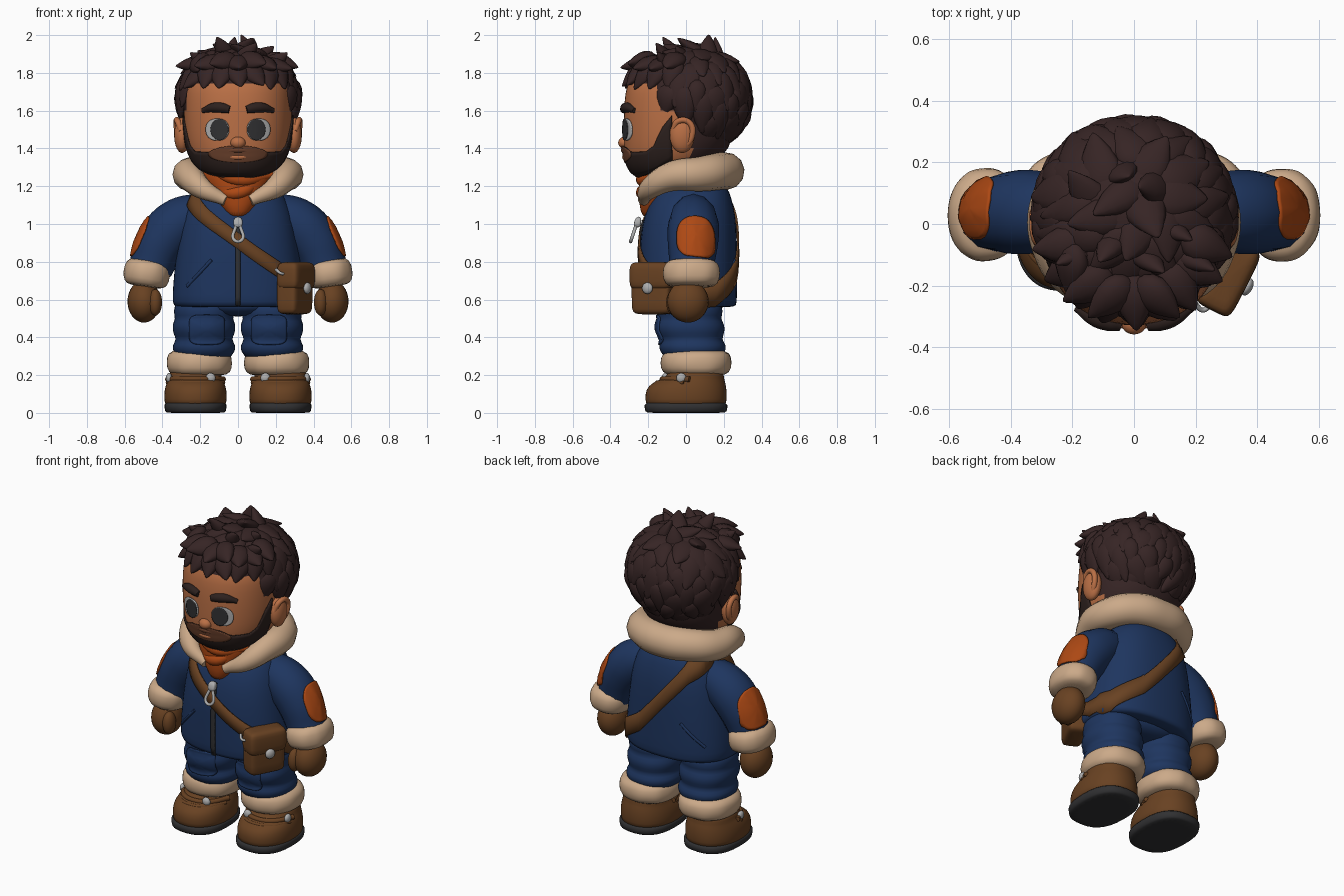
import bpy, bmesh, math, random
from mathutils import Vector, Matrix
from mathutils.bvhtree import BVHTree
random.seed(4)
if bpy.data.objects.get("Cube"):
    bpy.data.objects.remove(bpy.data.objects["Cube"])

def material(name, *rgb):
    m = bpy.data.materials.new(name)
    m.use_nodes = True
    m.diffuse_color = (*rgb, 1)
    m.node_tree.nodes["Principled BSDF"].inputs["Base Color"].default_value = (*rgb, 1)
    return m
NAVY, ORANGE = material("navy cloth", .013, .036, .115), material("orange cloth", .42, .066, .007)
BROWN, FUR = material("brown leather", .14, .054, .016), material("cream fur", .60, .40, .25)
SKIN, HAIR = material("skin", .49, .16, .06), material("dark brown hair", .037, .018, .018)
BEARD, DARK = material("beard", .026, .015, .013), material("charcoal rubber", .03, .03, .032)
METAL, STUBBLE = material("light grey", .42, .42, .42), material("stubble brown", .14, .05, .024)

def finish(name, bm, mat, matrix=Matrix()):
    bmesh.ops.recalc_face_normals(bm, faces=bm.faces)
    bm.transform(matrix)
    me = bpy.data.meshes.new(name)
    bm.to_mesh(me)
    bm.free()
    me.shade_smooth()
    me.materials.append(mat)
    ob = bpy.data.objects.new(name, me)
    bpy.context.collection.objects.link(ob)
    return ob

def power(v, p):
    return math.copysign(abs(v) ** (2 / p), v)

def bridge(bm, rings, caps):
    n = len(rings[0])
    for a, b in zip(rings, rings[1:]):
        for i in range(n):
            bm.faces.new((a[i], a[(i + 1) % n], b[(i + 1) % n], b[i]))
    for ring in caps:
        bm.faces.new(ring)

def loft(name, rings, mat, loc=(0, 0, 0), turn=0, axis="Y", p=2.2, lump=0, n=28):
    """Stack of rounded rings: height, x radius, y radius, y centre."""
    bm, loops = bmesh.new(), []
    for z, rx, ry, cy in rings:
        loops.append([])
        for i in range(n):
            a, k = math.tau * i / n, 1 + random.uniform(-lump, lump)
            loops[-1].append(bm.verts.new((k * rx * power(math.cos(a), p), cy + k * ry * power(math.sin(a), p), z)))
    bridge(bm, loops, (loops[0], loops[-1]))
    ob = finish(name, bm, mat, Matrix.Translation(loc) @ Matrix.Rotation(turn, 4, axis))
    ob.modifiers.new("smooth", "SUBSURF").levels = 1
    return ob

def tube(name, pts, mat):
    """Round tube through points given as x, y, z, radius."""
    cu = bpy.data.curves.new(name, "CURVE")
    cu.dimensions, cu.bevel_depth, cu.bevel_resolution, cu.use_fill_caps = "3D", 1, 4, True
    sp = cu.splines.new("BEZIER")
    sp.bezier_points.add(len(pts) - 1)
    sp.resolution_u, sp.radius_interpolation = 8, "CARDINAL"
    for bp, (x, y, z, r) in zip(sp.bezier_points, pts):
        bp.co, bp.radius = (x, y, z), r
        bp.handle_left_type = bp.handle_right_type = "AUTO"
    cu.materials.append(mat)
    ob = bpy.data.objects.new(name, cu)
    bpy.context.collection.objects.link(ob)
    bpy.ops.object.select_all(action="DESELECT")
    ob.select_set(True)
    bpy.context.view_layer.objects.active = ob
    bpy.ops.object.convert(target="MESH")
    bpy.context.object.data.shade_smooth()
    return bpy.context.object

def ball(name, loc, scale, mat, turn=0):
    bm = bmesh.new()
    bmesh.ops.create_uvsphere(bm, u_segments=24, v_segments=16, radius=1)
    finish(name, bm, mat, Matrix.LocRotScale(loc, Matrix.Rotation(turn, 3, "Z"), scale))

def tree_of(ob):
    bpy.context.view_layer.update()
    return BVHTree.FromObject(ob, bpy.context.evaluated_depsgraph_get())

def snap(tree, point, d, off):
    hit, normal = tree.ray_cast(point, d)[:2]
    if hit is None:
        hit, normal = tree.find_nearest(point)[:2]
    return hit + normal * off

def plate(name, bm, mat):
    so = finish(name, bm, mat).modifiers.new("thickness", "SOLIDIFY")
    so.thickness, so.offset = .009, 0

def disc(name, tree, centre, u, v, d, mat, p=2, off=.004):
    """Rounded plate laid on a surface along direction d."""
    bm, loops, angles = bmesh.new(), [], [math.tau * i / 32 for i in range(32)]
    c, u, v, d = map(Vector, (centre, u, v, d))
    for r in (.1, .4, .7, .9, 1):
        spots = [c + r * (u * power(math.cos(a), p) + v * power(math.sin(a), p)) for a in angles]
        loops.append([bm.verts.new(snap(tree, q, d, off)) for q in spots])
    bridge(bm, loops, (loops[0],))
    plate(name, bm, mat)

def wrap(name, tree, axis_y, columns, mat, off, rows=6):
    """Band around the body: columns of angle from the front, low z, high z."""
    bm, grid = bmesh.new(), []
    for deg, lo, hi in columns:
        out = Vector((math.sin(math.radians(deg)), -math.cos(math.radians(deg)), 0))
        spots = [out + Vector((0, axis_y, lo + (hi - lo) * j / rows)) for j in range(rows + 1)]
        grid.append([bm.verts.new(snap(tree, q, -out, off)) for q in spots])
    for a, b in zip(grid, grid[1:]):
        for j in range(rows):
            bm.faces.new((a[j], b[j], b[j + 1], a[j + 1]))
    plate(name, bm, mat)

def lerp(table, t):
    for (t0, v0), (t1, v1) in zip(table, table[1:]):
        if t <= t1:
            return v0 + (v1 - v0) * (t - t0) / (t1 - t0)

BACK, SIDES = (0, 1, 0), ((1, "left"), (-1, "right"))
# Jacket, zipper and strap
coat = tree_of(loft("jacket", [(.56, .31, .23, .015), (.563, .345, .256, .012), (.61, .35, .26, .012), (.75, .34, .26, .012),
    (.9, .32, .26, .012), (1.05, .295, .245, .02), (1.14, .255, .21, .03), (1.2, .2, .18, .04), (1.25, .1, .1, .05)], NAVY, p=2.4))
wrap("zipper", coat, .012, [(x, .57, 1.02) for x in (-3, 0, 3)], DARK, .004, 10)
loft("zipper_slider", [(.98, .02, .016, -.26), (1, .026, .02, -.258), (1.04, .022, .016, -.25)], METAL, p=4)
tube("zipper_pull", [(x, y, z, .009) for x, y, z in ((-.012, -.265, .99), (-.02, -.29, .915), (.02, -.29, .915), (.012, -.265, .99))], METAL)
path = [(-100, 1.2), (-60, 1.1), (0, .91), (50, .74), (90, .62), (115, .63), (150, .75), (180, .91), (220, 1.12), (260, 1.22)]
wrap("bag_strap", coat, .012, [(d, lerp(path, d) - w, lerp(path, d) + w) for d in range(-100, 261, 5)
                               for w in [.06 if d > 100 else .044]], BROWN, .008, 2)
# Satchel
TURN = math.radians(63)
def bag_point(x, y, z):
    return Matrix.Rotation(TURN, 3, "Z") @ Vector((x, y, z)) + Vector((.30, -.17, .66))
for part, y, low, high, grow in (("body", 0, -.14, .12, 0), ("flap", -.008, -.01, .14, .008)):
    rings = [(z, .113 + grow - d, .062 + grow / 2 - d, 0) for z, d in ((low, .03), (low + .012, .005), (low + .04, 0),
             (high - .03, 0), (high - .01, .008), (high, .03))]
    loft("satchel_" + part, rings, BROWN, bag_point(0, y, 0), TURN, "Z", 6)
ball("satchel_clasp", bag_point(0, -.076, 0), (.03, .018, .03), METAL, TURN)
tube("strap_ring", [(.2, -.26, .76, .008), (.225, -.28, .74, .008), (.25, -.26, .735, .008)], METAL)
# Scarf with folds, and fur collar
loft("scarf", [(1.03, .04, .03, -.2), (1.1, .1, .11, -.14), (1.2, .18, .185, -.065), (1.28, .215, .2, -.05), (1.33, .17, .16, -.05)], ORANGE)
for w, z, slant in ((.18, 1.25, .03), (.13, 1.18, -.03)):
    tube("scarf_fold", [(-w, -.15, z + .04 + slant, .02), (0, -.232, z - .015, .034), (w, -.15, z + .04 - slant, .02)], ORANGE)
collar = [(.065, -.225, 1.125, .03), (.185, -.195, 1.185, .055), (.252, -.08, 1.25, .078), (.24, .08, 1.265, .092), (.13, .185, 1.28, .098)]
tube("fur_collar", collar + [(0, .21, 1.28, .1)] + [(-x, y, z, r) for x, y, z, r in collar[::-1]], FUR)
# Arms and legs
loft("hips", [(.51, .1, .12, .025), (.54, .25, .17, .025), (.62, .31, .2, .02)], NAVY)
for s, label in SIDES:
    sleeve = tube(label + "_sleeve", [(s * .18, .04, 1.06, .11), (s * .31, .04, 1.005, .133), (s * .4, .037, .91, .134), (s * .462, .03, .77, .118)], NAVY)
    disc(label + "_sleeve_patch", tree_of(sleeve), (s * .91, .052, 1.215), (0, .097, 0), (-s * .066, 0, .092), (-s * .81, 0, -.58), ORANGE, 2.7)
    cuff = [(-.075, .08, .1, 0), (-.06, .118, .145, 0), (0, .127, .157, 0), (.055, .118, .145, 0), (.075, .08, .1, 0)]
    loft(label + "_fur_cuff", cuff, FUR, (s * .482, .03, .74), -s * .14, lump=.025)
    ball(label + "_mitten", (s * .498, .01, .59), (.087, .11, .112), BROWN)
    ball(label + "_thumb", (s * .438, -.06, .585), (.036, .045, .07), BROWN)
    leg = loft(label + "_trouser_leg", [(.27, .13, .14, .04), (.33, .168, .178, .035), (.36, .168, .178, .035), (.39, .145, .158, .03),
        (.42, .165, .18, .025), (.47, .17, .185, .022), (.5, .15, .16, .02), (.53, .165, .182, .02), (.62, .15, .16, .02)], NAVY, (s * .18, 0, 0))
    disc(label + "_knee_patch", tree_of(leg), (s * .165, -1, .44), (.09, 0, 0), (0, 0, .08), BACK, NAVY, 5, .006)
    band = [(.195, .12, .13, 0), (.21, .168, .18, 0), (.265, .178, .192, 0), (.32, .168, .18, 0), (.335, .12, .13, 0)]
    loft(label + "_boot_fur", band, FUR, (s * .204, .055, 0), lump=.03)
    foot = s * .225
    loft(label + "_boot", [(.035, .15, .2, 0), (.045, .165, .215, 0), (.1, .168, .218, 0), (.145, .16, .208, .005),
        (.175, .146, .175, .03), (.19, .138, .15, .05), (.25, .135, .145, .055)], BROWN, (foot, 0, 0))
    sole = [(0, .15, .205, 0), (.002, .162, .218, 0), (.05, .168, .223, 0), (.055, .158, .21, 0)]
    loft(label + "_boot_sole", sole, DARK, (foot, 0, 0), p=2.5)
    for part, y, z, r in (("ankle_strap", -.125, .178, .015), ("lace", -.155, .16, .011)):
        tube(f"{label}_{part}", [(foot + x, y + back, z, r) for x, back in ((-.148, .145), (-.09, .035), (0, 0), (.09, .035), (.148, .145))], BROWN)
    ball(label + "_front_eyelet", (s * .145, -.11, .185), (.026, .018, .026), METAL)
    ball(label + "_side_eyelet", (s * .365, -.025, .185), (.016, .026, .026), METAL)
    # Pocket seams: behind on both sides, in front only where the bag leaves room
    for y in (1, -1)[:1 if s > 0 else 2]:
        seam = [snap(coat, Vector((s * (.14 + .13 * t), y, .81 - .14 * t)), Vector((0, -y, 0)), 0) for t in (0, .5, 1)]
        tube(label + "_pocket_seam", [(*q, .009) for q in seam], NAVY)
# Head: hair colour on the scalp, beard colour under the chin
head = loft("head", [(1.24, .1, .1, -.15), (1.27, .18, .17, -.115), (1.32, .235, .235, -.08), (1.4, .272, .282, -.048), (1.5, .285, .292, -.038),
    (1.6, .288, .296, -.034), (1.7, .285, .292, -.03), (1.74, .275, .28, -.028), (1.8, .25, .255, -.025), (1.88, .17, .17, 0)], SKIN, n=40)
head.data.materials.append(HAIR)
head.data.materials.append(BEARD)
for f in head.data.polygons:
    c = f.center
    scalp = c.z > 1.75 or (c.y > .03 and c.z > 1.36) or (c.y > -.14 and c.z > 1.56)
    f.material_index = 1 if scalp else 2 if c.z < 1.27 else 0
face = tree_of(head)
top = [(0, 1.41), (22, 1.405), (32, 1.38), (55, 1.385), (66, 1.42), (73, 1.5), (86, 1.58)]
wrap("beard", face, -.05, [(d, 1.25 + .1 * (d / 95) ** 2, lerp(top, abs(d))) for d in range(-85, 86, 5)], BEARD, .006)
disc("stubble", face, (0, -1, 1.372), (.15, 0, 0), (0, 0, .043), BACK, STUBBLE, off=.01)
def on_face(x, z, r):
    return (*snap(face, Vector((x, -1, z)), Vector(BACK), .004), r)
for name, z, bend, r, mat in (("moustache", 1.392, -1.2, .016, STUBBLE), ("lips", 1.355, 1.5, .015, SKIN)):
    tube(name, [on_face(x, z + bend * x * x, r - abs(x) * .11) for x in (-.085, -.04, 0, .04, .085)], mat)
ball("nose", (0, -.325, 1.43), (.04, .034, .032), SKIN)
for s, label in SIDES:
    disc(label + "_eye_white", face, (s * .107, -1, 1.5), (.06, 0, 0), (0, 0, .058), BACK, METAL, 2.3)
    disc(label + "_iris", face, (s * .095, -1, 1.5), (.045, 0, 0), (0, 0, .056), BACK, DARK, off=.008)
    brow = ((.045, 1.605, .02), (.08, 1.614, .026), (.13, 1.616, .025), (.185, 1.6, .013))
    tube(label + "_eyebrow", [on_face(s * x, z, r) for x, z, r in brow], BEARD)
    ball(label + "_ear", (s * .296, -.02, 1.47), (.042, .066, .094), SKIN)
    rim = ((.3, -.07, 1.49), (.32, -.04, 1.545), (.325, .02, 1.535), (.32, .03, 1.46), (.302, -.02, 1.395))
    tube(label + "_ear_rim", [(s * x, y, z, .016) for x, y, z in rim], SKIN)
# Hair: rounded base under overlapping locks
ball("hair_base", (0, .04, 1.66), (.315, .292, .28), HAIR)
locks = bmesh.new()
def lock(point, flow, normal, length, width, thick):
    z = flow.normalized()
    x = z.cross(normal).normalized()
    m = Matrix((x, z.cross(x), z)).transposed()
    for v in bmesh.ops.create_uvsphere(locks, u_segments=12, v_segments=8, radius=1)["verts"]:
        k = 1 - .7 * ((v.co.z + 1) / 2) ** 2
        v.co = m @ Vector((v.co.x * width * k, v.co.y * thick * k, v.co.z * length)) + point
for i in range(120):
    h, a = 1 - (2 * i + 1) / 120, i * math.pi * (3 - math.sqrt(5))
    r = math.sqrt(1 - h * h)
    n = Vector((r * math.cos(a), r * math.sin(a), h))
    p = Vector((n.x * .305, n.y * .285 + .04, n.z * .265 + 1.66))
    if p.z < 1.45 or p.y < (-1 if p.z > 1.78 else -.17 if p.z > 1.64 else -.1 if p.z > 1.57 else .1):
        continue
    sweep = Vector((random.uniform(-.5, .5), random.uniform(-.8, .2) * max(h, 0), -1))
    flow = sweep - n * sweep.dot(n) + n * (.05 + .25 * max(h, 0))
    lock(p, flow, n, random.uniform(.085, .115), random.uniform(.065, .09), random.uniform(.035, .048))
# Forelocks over the brow, then upright tips on the crown
for i in range(-4, 5):
    out = Vector((math.sin(i * .33), -math.cos(i * .33), 0))
    for radius, z, drop in ((.262, 1.785, -.75), (.245, 1.85, -.15)):
        start = out * radius + Vector((0, -.01, z + random.uniform(-.015, .015)))
        lock(start, out * .75 + Vector((random.uniform(-.7, .7), 0, drop)), out + Vector((0, 0, .6)), .095, .075, .05)
for x, y, z, lean in ((-.08, -.08, 1.925, -.3), (.05, -.12, 1.9, .5), (.13, -.02, 1.89, .7), (-.19, -.1, 1.86, -.8), (.2, -.12, 1.86, .8)):
    lock(Vector((x, y, z)), Vector((lean, -.4, .6)), Vector((0, 1, .2)), .085, .055, .04)
finish("hair_locks", locks, HAIR)
